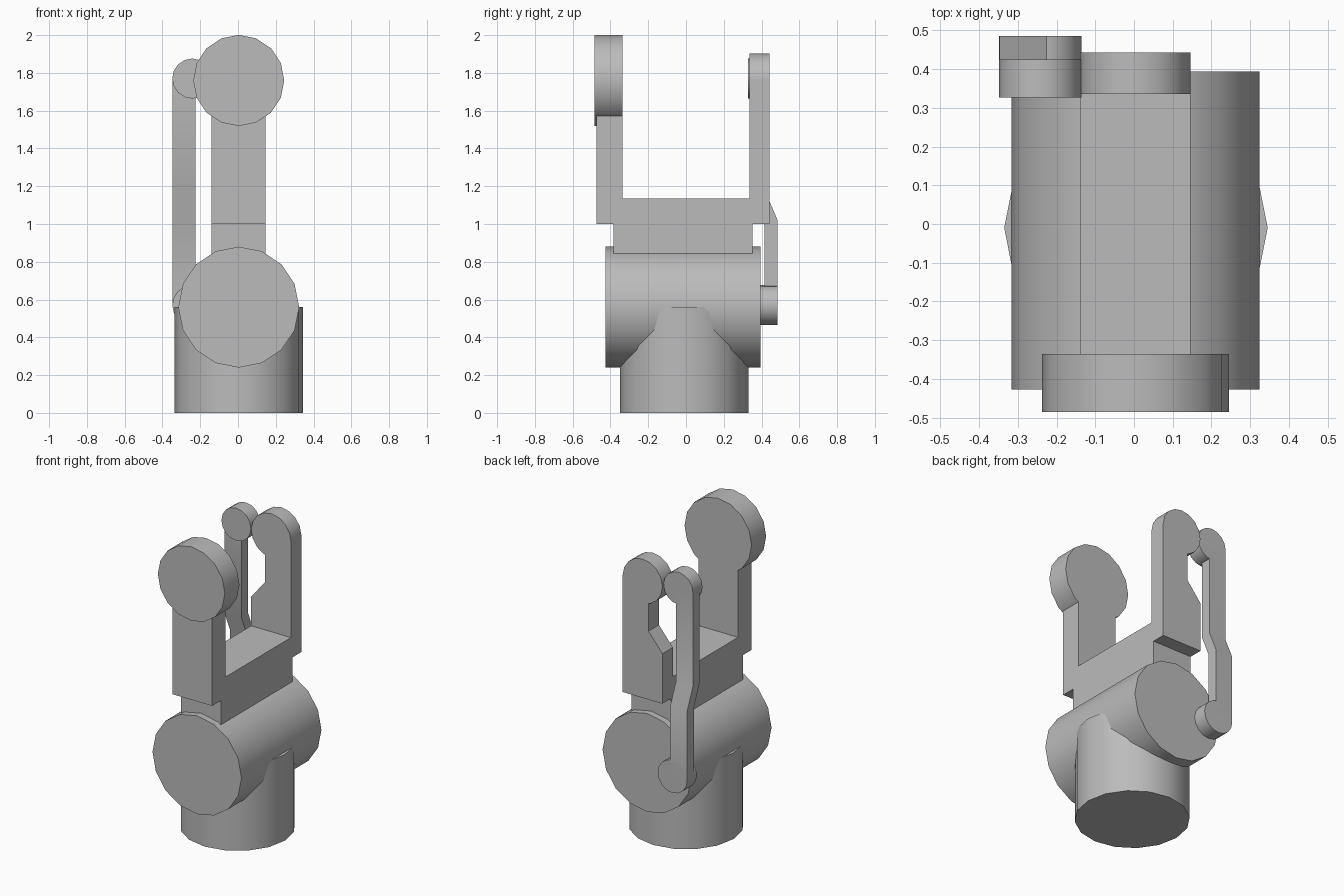
import bpy
import bmesh
import math
from mathutils import Matrix, Vector

cube = bpy.data.objects.get("Cube")
if cube:
    bpy.data.objects.remove(cube, do_unlink=True)

grey = bpy.data.materials.new("plain_grey")
grey.use_nodes = True
GREY = (0.5, 0.5, 0.5, 1)
grey.diffuse_color = GREY
grey.node_tree.nodes["Principled BSDF"].inputs["Base Color"].default_value = GREY


def finish(name, bm):
    """Turn a bmesh into a named grey object with sharp edges kept."""
    bmesh.ops.recalc_face_normals(bm, faces=bm.faces)
    mesh = bpy.data.meshes.new(name)
    bm.to_mesh(mesh)
    bm.free()
    mesh.materials.append(grey)
    obj = bpy.data.objects.new(name, mesh)
    bpy.context.collection.objects.link(obj)
    bpy.ops.object.select_all(action='DESELECT')
    obj.select_set(True)
    bpy.context.view_layer.objects.active = obj
    bpy.ops.object.shade_smooth_by_angle(angle=math.radians(30))
    return obj


def cylinder(name, centre, radius, length, along_y=True):
    """Sixteen-sided cylinder with a corner on each main axis."""
    bm = bmesh.new()
    turn = Matrix.Rotation(math.pi / 2, 4, 'X') if along_y else Matrix()
    bmesh.ops.create_cone(bm, cap_ends=True, segments=16, radius1=radius,
                          radius2=radius, depth=length,
                          matrix=Matrix.Translation(centre) @ turn)
    return finish(name, bm)


def disc(name, x, z, radius, y0, y1):
    return cylinder(name, (x, (y0 + y1) / 2, z), radius, y1 - y0)


def extrude(name, points, direction):
    """Push a flat outline along a direction to make a solid."""
    bm = bmesh.new()
    face = bm.faces.new([bm.verts.new(p) for p in points])
    grown = bmesh.ops.extrude_face_region(bm, geom=[face], use_keep_orig=True)
    verts = [g for g in grown["geom"] if isinstance(g, bmesh.types.BMVert)]
    bmesh.ops.translate(bm, verts=verts, vec=Vector(direction))
    return finish(name, bm)


def plate(name, outline, y0, y1):
    """Solid with an x-z outline between two y positions."""
    return extrude(name, [(x, y0, z) for x, z in outline], (0, y1 - y0, 0))


def rectangle(x0, x1, z0, z1):
    return [(x0, z0), (x1, z0), (x1, z1), (x0, z1)]


LEFT, RIGHT = 0.146, -0.14
MID = (LEFT + RIGHT) / 2
PIVOT_Z = 1.76

# Base and shoulder drum
cylinder("base", (0.005, -0.01, 0.28), 0.34, 0.56, along_y=False)
disc("shoulder_drum", 0.004, 0.56, 0.32, -0.427, 0.394)

# Yoke: cross block, front arm with large disc
plate("cross_block", rectangle(RIGHT, LEFT, 0.6, 1.135), -0.385, 0.352)
plate("front_arm", rectangle(RIGHT, LEFT, 1.0, PIVOT_Z), -0.475, -0.335)
disc("front_disc", 0.004, PIVOT_Z, 0.241, -0.485, -0.335)

# Back arm with a notch on its right side and a round head
notch = -0.04
plate("back_arm", [(RIGHT, 1.0), (LEFT, 1.0), (LEFT, PIVOT_Z), (notch, PIVOT_Z),
                   (notch, 1.445), (RIGHT, 1.325)], 0.335, 0.442)
disc("back_arm_head", MID, PIVOT_Z, (LEFT - RIGHT) / 2, 0.335, 0.442)

# Cranked link rod with a pivot disc at each end
outer = [(0.485, 0.57), (0.485, 1.02), (0.425, 1.16), (0.425, 1.77)]
inner = [(y - 0.07, z) for y, z in reversed(outer)]
extrude("link_rod", [(-0.347, y, z) for y, z in outer + inner], (0.122, 0, 0))
disc("link_top_pivot", -0.242, 1.77, 0.106, 0.327, 0.425)
disc("link_bottom_pivot", -0.242, 0.57, 0.106, 0.385, 0.485)
